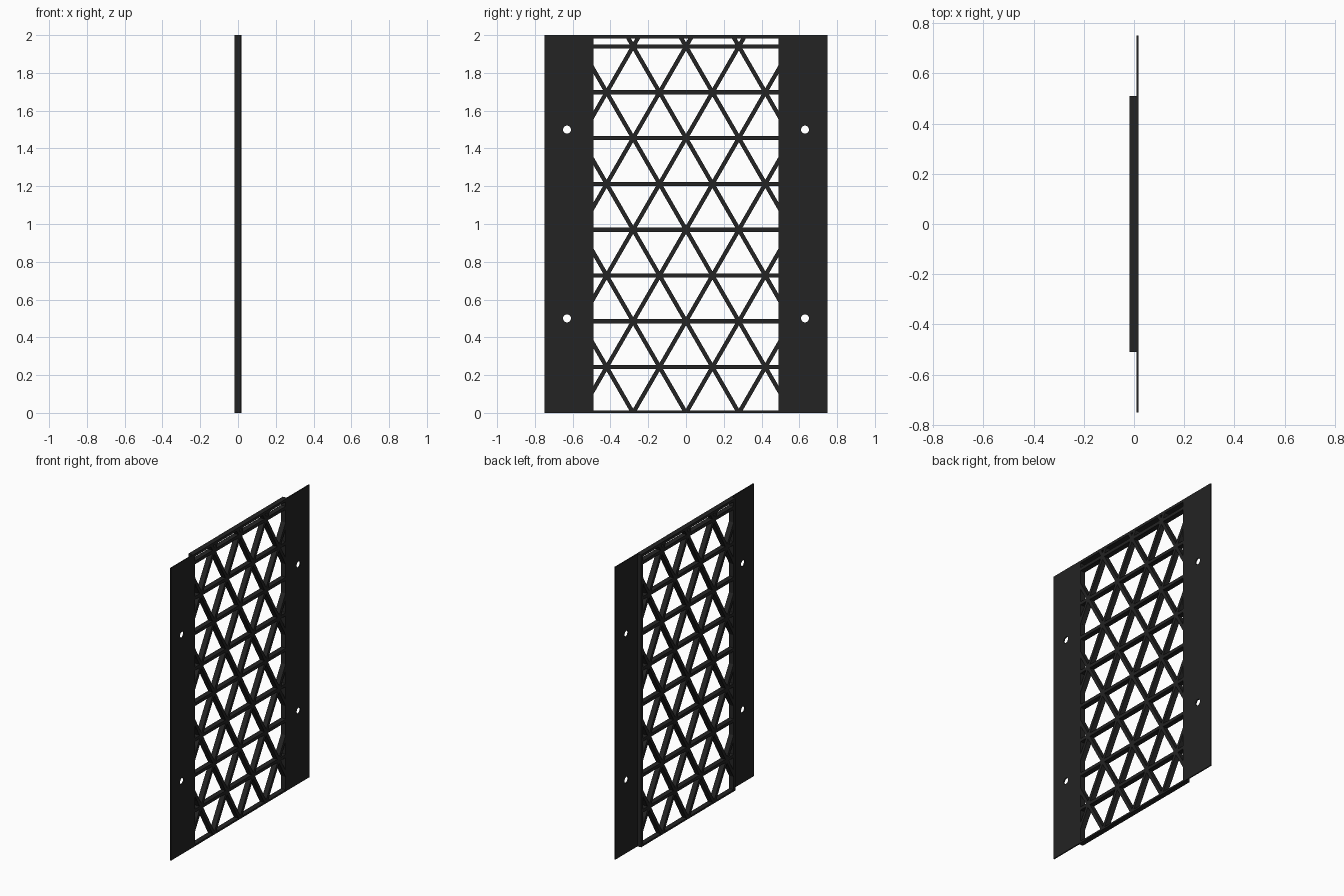
import bpy, bmesh, math
from mathutils import Matrix, Vector

if "Cube" in bpy.data.objects:
    bpy.data.objects.remove(bpy.data.objects["Cube"])

black = bpy.data.materials.new("black plastic")
black.diffuse_color = (0.017, 0.017, 0.017, 1)
black.use_nodes = True
black.node_tree.nodes["Principled BSDF"].inputs["Base Color"].default_value = black.diffuse_color

X0, X1 = -0.0175, 0.0175      # panel depth
FLANGE_X = 0.0095             # inner face of the thin flanges
INNER, OUTER, EDGE = 0.49, 0.51, 0.75
BAR = 0.022                   # lattice bar width
STEP = 0.28                   # lattice node spacing
ROW = STEP * math.sqrt(3) / 2


def finish(name, bm):
    mesh = bpy.data.meshes.new(name)
    bm.to_mesh(mesh)
    bm.free()
    mesh.materials.append(black)
    obj = bpy.data.objects.new(name, mesh)
    bpy.context.collection.objects.link(obj)
    return obj


def add_bar(bm, a, b, width, x0=X0, x1=X1):
    """Box running from a to b in the (y, z) plane."""
    a, b = Vector((0, *a)), Vector((0, *b))
    d = b - a
    mid = (a + b) / 2 + Vector(((x0 + x1) / 2, 0, 0))
    m = (Matrix.Translation(mid)
         @ Matrix.Rotation(math.atan2(d.z, d.y), 4, 'X')
         @ Matrix.Diagonal((x1 - x0, d.length, width, 1)))
    bmesh.ops.create_cube(bm, size=1, matrix=m)


# Frame around the lattice
bm = bmesh.new()
mid = (INNER + OUTER) / 2
for s in (-1, 1):
    add_bar(bm, (s * mid, 0), (s * mid, 2), OUTER - INNER)
add_bar(bm, (-INNER, 0.006), (INNER, 0.006), 0.012)
add_bar(bm, (-INNER, 1.991), (INNER, 1.991), 0.018)
finish("frame", bm)

# Horizontal lattice bars
bm = bmesh.new()
for i in range(1, 9):
    add_bar(bm, (-INNER, i * ROW), (INNER, i * ROW), BAR)
finish("horizontal_bars", bm)

# Diagonal lattice bars, clipped so that their ends sit inside the frame
slope = math.sqrt(3)
for s, name in ((1, "rising_bars"), (-1, "falling_bars")):
    bm = bmesh.new()
    for k in range(-6, 7):
        base = k * STEP                  # y where the bar crosses z = 0
        ends = [base * s, base * s + 2 / slope]
        lo = max(-0.499, base * s + 0.006 / slope)
        hi = min(0.499, base * s + 1.99 / slope)
        if hi - lo > 0.03:
            add_bar(bm, (s * lo, (lo - base * s) * slope),
                    (s * hi, (hi - base * s) * slope), BAR)
    finish(name, bm)

# Thin side flanges with screw holes
for s, side in ((-1, "left"), (1, "right")):
    bm = bmesh.new()
    add_bar(bm, (s * OUTER, 1), (s * EDGE, 1), 2, FLANGE_X, X1)
    flange = finish(side + "_flange", bm)

    bm = bmesh.new()
    for z in (0.5, 1.5):
        bmesh.ops.create_cone(
            bm, cap_ends=True, segments=32, radius1=0.021, radius2=0.021, depth=0.1,
            matrix=Matrix.Translation((0, s * 0.63, z)) @ Matrix.Rotation(math.pi / 2, 4, 'Y'))
    cutter = finish(side + "_hole_cutter", bm)
    cutter.hide_render = True
    cutter.hide_set(True)

    cut = flange.modifiers.new("screw_holes", 'BOOLEAN')
    cut.operation = 'DIFFERENCE'
    cut.solver = 'EXACT'
    cut.object = cutter
